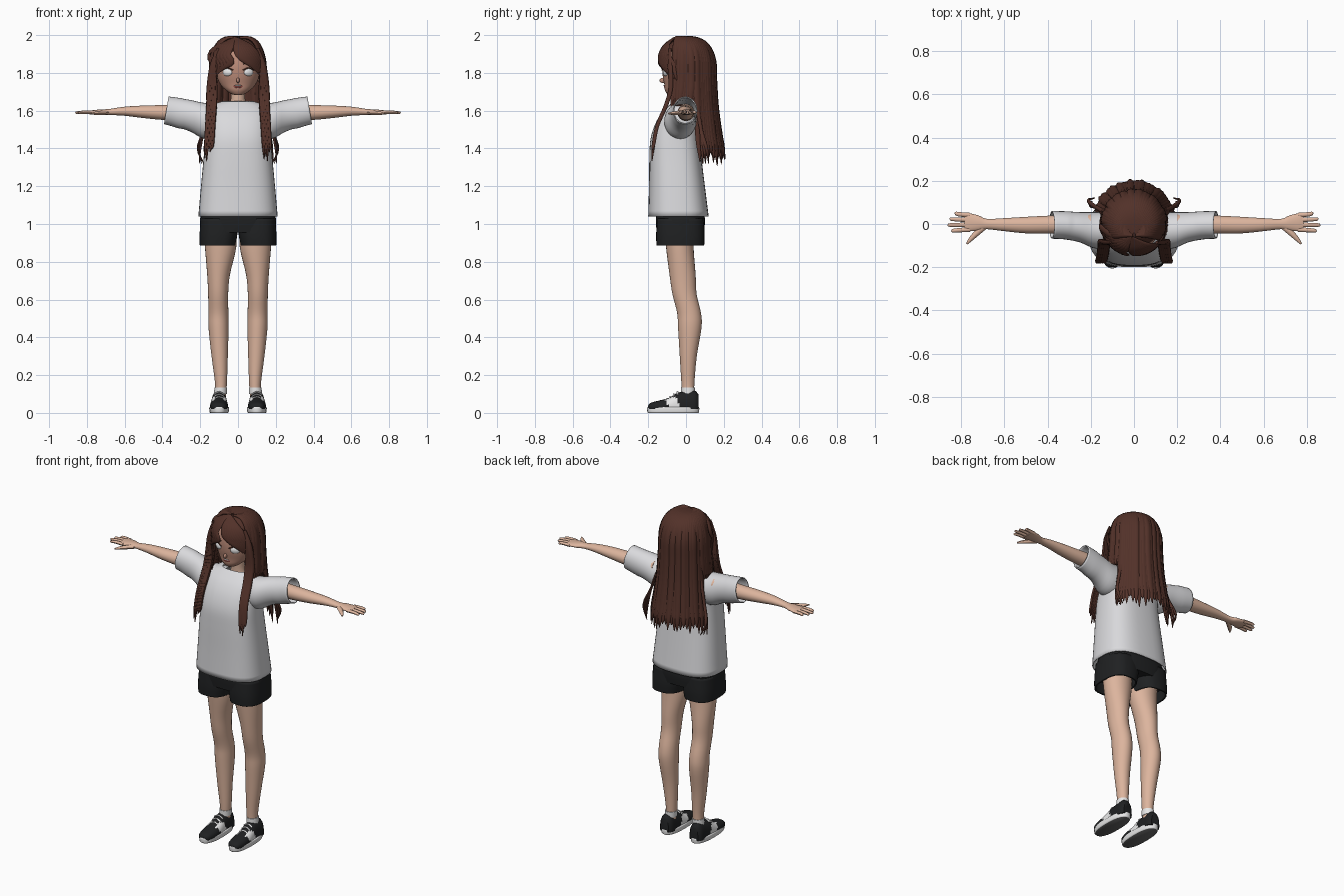
import bpy, bmesh, math, random
from mathutils import Vector, Matrix

random.seed(4)
if "Cube" in bpy.data.objects:
    bpy.data.objects.remove(bpy.data.objects["Cube"])


def material(name, rgb):
    m = bpy.data.materials.new(name)
    m.use_nodes = True
    m.diffuse_color = (*rgb, 1)
    m.node_tree.nodes["Principled BSDF"].inputs["Base Color"].default_value = (*rgb, 1)
    return m


SKIN = material("skin", (0.72, 0.46, 0.34))
FACE = material("face_skin", (0.5, 0.26, 0.19))
HAIR = material("brown_hair", (0.085, 0.031, 0.022))
SHIRT = material("light_grey_cloth", (0.7, 0.7, 0.72))
BLACK = material("black_cloth", (0.014, 0.015, 0.016))
WHITE = material("white", (0.8, 0.8, 0.8))
SOLE = material("grey_rubber", (0.12, 0.12, 0.12))
MOUTH = material("mouth_red", (0.3, 0.07, 0.06))


def smooth(pts, steps=4):
    """Catmull-Rom interpolation of tuples of any length."""
    out = []
    for i in range(len(pts) - 1):
        p0, p1, p2, p3 = (pts[max(0, min(len(pts) - 1, i + k))] for k in (-1, 0, 1, 2))
        for s in range(steps):
            t = s / steps
            out.append(tuple(0.5 * (2 * b + (c - a) * t + (2 * a - 5 * b + 4 * c - d) * t * t
                                    + (3 * b - a - 3 * c + d) * t ** 3)
                             for a, b, c, d in zip(p0, p1, p2, p3)))
    return out + [tuple(pts[-1])]


def skin_rings(bm, rings, caps=True):
    rows = [[bm.verts.new(p) for p in ring] for ring in rings]
    n = len(rows[0])
    for r, q in zip(rows, rows[1:]):
        for i in range(n):
            bm.faces.new((r[i], r[(i + 1) % n], q[(i + 1) % n], q[i]))
    if caps:
        bm.faces.new(rows[0])
        bm.faces.new(rows[-1])


def finish(bm, name, mats, mirror=False, thick=0, rule=None):
    bmesh.ops.recalc_face_normals(bm, faces=bm.faces)
    if rule:
        for f in bm.faces:
            f.material_index = rule(f.calc_center_median(), f.normal)
    me = bpy.data.meshes.new(name)
    bm.to_mesh(me)
    bm.free()
    for m in mats:
        me.materials.append(m)
    ob = bpy.data.objects.new(name, me)
    bpy.context.collection.objects.link(ob)
    bpy.ops.object.select_all(action="DESELECT")
    ob.select_set(True)
    bpy.context.view_layer.objects.active = ob
    bpy.ops.object.shade_smooth_by_angle(angle=math.radians(45))
    if thick:
        ob.modifiers.new("cloth", "SOLIDIFY").thickness = thick
    if mirror:
        ob.modifiers.new("mirror", "MIRROR")
    return ob


def loft(name, rings, axis, mats, e=2, sides=28, caps=True, mirror=False, thick=0, rule=None, warp=None):
    """Rings of (position, centre a, centre b, radius a, radius b) along an axis."""
    power = lambda v: math.copysign(abs(v) ** (2 / e), v)
    loops = []
    for t, a, b, ra, rb in smooth(rings):
        loop = []
        for k in range(sides):
            ang = math.tau * k / sides
            u, v = a + ra * power(math.cos(ang)), b + rb * power(math.sin(ang))
            p = Vector({"x": (t, u, v), "y": (u, t, v), "z": (u, v, t)}[axis])
            loop.append(warp(p) if warp else p)
        loops.append(loop)
    bm = bmesh.new()
    skin_rings(bm, loops, caps)
    return finish(bm, name, mats, mirror, thick, rule)


def tube(bm, path, out, sides=8, steps=4):
    """Flattened tapered strand through points of (x, y, z, half width, half thickness)."""
    pts = smooth(path, steps)
    pos = [Vector(p[:3]) for p in pts]
    loops = []
    for i, p in enumerate(pos):
        tan = (pos[min(i + 1, len(pos) - 1)] - pos[max(i - 1, 0)]).normalized()
        side = tan.cross(out(p)).normalized()
        nor = side.cross(tan)
        w, h = pts[i][3:]
        loops.append([p + side * w * math.cos(math.tau * k / sides) + nor * h * math.sin(math.tau * k / sides)
                      for k in range(sides)])
    skin_rings(bm, loops)


def blob(name, mat, pos, size, turn=0, mirror=False):
    bm = bmesh.new()
    m = Matrix.Translation(pos) @ Matrix.Rotation(turn, 4, "Z") @ Matrix.Diagonal((*size, 1))
    bmesh.ops.create_uvsphere(bm, u_segments=20, v_segments=12, radius=1, matrix=m)
    return finish(bm, name, [mat], mirror)


# Legs and arms
loft("legs", [(.08, .095, .012, .03, .032), (.15, .09, .01, .031, .034), (.3, .097, .012, .043, .045),
              (.45, .103, .02, .053, .062), (.53, .104, .016, .053, .063), (.63, .105, -.008, .053, .064),
              (.73, .103, -.018, .06, .069), (.88, .092, -.033, .083, .073), (1, .095, -.035, .085, .08)],
     "z", [SKIN], mirror=True)
loft("arms", [(.2, 0, 1.59, .045, .045), (.38, -.003, 1.59, .042, .04), (.5, -.005, 1.594, .038, .033),
              (.6, -.003, 1.597, .03, .024), (.68, 0, 1.593, .024, .016), (.72, .005, 1.592, .035, .015),
              (.765, .008, 1.591, .042, .012), (.785, .008, 1.59, .04, .009)], "x", [SKIN], mirror=True)
bm = bmesh.new()
up = lambda p: Vector((0, 0, 1))
for y, tip in ((.041, .83), (.019, .852), (-.004, .86), (-.026, .845)):
    tube(bm, [(.76, y, 1.591, .011, .01), (.81, y * 1.1, 1.592, .01, .009),
              (tip - .006, y * 1.2, 1.589, .008, .007), (tip, y * 1.2, 1.588, .003, .003)], up)
tube(bm, [(.69, -.008, 1.59, .016, .012), (.725, -.04, 1.588, .014, .012), (.755, -.07, 1.586, .01, .009),
          (.773, -.092, 1.585, .004, .004)], up)
finish(bm, "fingers", [SKIN], mirror=True)

# Shirt and sleeves
loft("shirt", [(1.04, 0, -.04, .21, .16), (1.2, 0, -.048, .196, .148), (1.35, 0, -.056, .182, .138),
               (1.45, 0, -.058, .174, .13), (1.53, 0, -.045, .168, .118), (1.59, 0, -.027, .16, .1),
               (1.63, 0, -.01, .135, .078), (1.65, 0, -.005, .083, .06)],
     "z", [SHIRT], e=2.7, sides=40, caps=False, thick=.006)
loft("sleeves", [(.06, -.025, 1.555, .075, .08), (.17, -.03, 1.545, .085, .095), (.25, -.015, 1.572, .07, .084),
                 (.32, -.006, 1.59, .065, .077), (.38, -.004, 1.602, .064, .073)],
     "x", [SHIRT], caps=False, mirror=True, thick=.006,
     warp=lambda p: p - Vector(((p.z - 1.6) * .17 if p.x > .3 else 0, 0, 0)))

# Shorts
loft("shorts_waist", [(.955, 0, -.03, .198, .125), (1.03, 0, -.03, .2, .13), (1.1, 0, -.035, .175, .115)],
     "z", [BLACK], e=2.7)
loft("shorts_legs", [(.885, .108, -.03, .094, .126), (.9, .107, -.03, .096, .127), (.95, .103, -.03, .1, .128),
                     (1.03, .1, -.03, .098, .122)], "z", [BLACK], e=2.7, caps=False, mirror=True, thick=.008)

# Shoes: sole with grey underside, upper with white side flash, laces, sock
loft("shoe_soles", [(0, .1, -.068, .047, .133), (.006, .1, -.068, .051, .137), (.028, .1, -.068, .052, .138),
                    (.032, .1, -.068, .046, .132)], "z", [WHITE, SOLE], e=2.4, mirror=True,
     rule=lambda c, n: 1 if n.z < -.8 else 0)
loft("shoe_uppers", [(-.2, .1, .03, .02, .01), (-.185, .1, .03, .036, .024), (-.14, .1, .03, .047, .036),
                     (-.09, .1, .03, .048, .05), (-.045, .1, .03, .045, .076), (0, .1, .03, .043, .085),
                     (.045, .1, .03, .042, .088), (.066, .1, .03, .028, .068)], "y", [BLACK, WHITE], e=2.3,
     mirror=True, warp=lambda p: Vector((p.x, p.y, max(p.z, .02))),
     rule=lambda c, n: 1 if abs(c.x - .1) > .027 and -.1 < c.y + (c.z - .05) * .5 < -.035 else 0)
bm = bmesh.new()
for y, z in ((-.085, .085), (-.065, .099), (-.045, .111)):
    tube(bm, [(.072, y, z - .014, .005, .004), (.1, y, z, .005, .004), (.128, y, z - .014, .005, .004)], up)
finish(bm, "laces", [WHITE], mirror=True)
loft("socks", [(.1, .093, .011, .034, .037), (.135, .091, .011, .034, .037)], "z", [WHITE], mirror=True)

# Neck, head and face
loft("neck", [(1.6, 0, .005, .06, .045), (1.64, 0, 0, .04, .038), (1.74, 0, -.005, .038, .04)], "z", [SKIN])
loft("head", [(1.682, 0, -.075, .014, .018), (1.69, 0, -.066, .038, .036), (1.71, 0, -.05, .066, .062),
              (1.74, 0, -.025, .094, .09), (1.79, 0, -.008, .115, .116), (1.85, 0, 0, .12, .124),
              (1.92, 0, 0, .1, .105), (1.96, 0, 0, .05, .06)], "z", [FACE], sides=36)
blob("nose", FACE, (0, -.122, 1.76), (.009, .018, .014))
blob("mouth", MOUTH, (0, -.105, 1.728), (.027, .012, .011))
blob("teeth", WHITE, (0, -.113, 1.733), (.018, .006, .003))
blob("eyes", WHITE, (.056, -.108, 1.803), (.027, .011, .02), .42, True)
blob("ears", FACE, (.116, .005, 1.78), (.012, .022, .032), 0, True)
bm = bmesh.new()
front = lambda p: Vector((p.x, -.1, 0))
for z, rise, h in ((1.818, .008, .003), (1.85, .007, .0025)):
    tube(bm, [(.026, -.127, z - .004, h, .003), (.055, -.118, z + rise, h, .003),
              (.086, -.095, z - .004, h, .003)], front, 6)
finish(bm, "lashes_and_brows", [HAIR], mirror=True)

# Hair: scalp cap, long back strands, swept fringe, front locks
bm = bmesh.new()
bmesh.ops.create_uvsphere(bm, u_segments=32, v_segments=20, radius=1,
                          matrix=Matrix.Translation((0, .01, 1.85)) @ Matrix.Diagonal((.137, .137, .142, 1)))
bare = [f for f in bm.faces if (c := f.calc_center_median()).z < 1.76 or (c.y < -.04 and c.z < 1.915)]
bmesh.ops.delete(bm, geom=bare, context="FACES")
finish(bm, "hair_cap", [HAIR], thick=.004)

outward = lambda p: Vector((p.x, p.y - .01, max(0, p.z - 1.86) * 1.3 + .001))
bm = bmesh.new()
COUNT = 45
for i in range(COUNT):
    deg = -120 + 240 * i / (COUNT - 1)
    a = math.radians(deg)
    j = random.uniform(-.004, .004)
    long = abs(deg) < 76
    prof = [(.008, 1.985, -.05, .006), (.065, 1.984, -.018, .014), (.112, 1.948, .002, .018),
            (.138 + j, 1.87, .01, .02), (.144 + j, 1.76, .01, .02)]
    if long:
        end = 1.345 + random.uniform(-.04, .03)
        prof += [(.153 + j, 1.62, .01, .021), (.172 + j, 1.48, .01, .02), (.184 + j, 1.41, .01, .016),
                 (.192 + j * 2, end, .01, .002)]
    else:
        prof += [(.148 + j, 1.69, .005, .018), (.15, 1.625, 0, .008)]
    tube(bm, [(r * math.sin(a), cy + r * math.cos(a), z, w, min(w, .009)) for r, z, cy, w in prof], outward)
finish(bm, "back_hair", [HAIR])


def brow_y(x, z):
    return .005 - .15 * math.sqrt(max(.02, 1 - (x / .15) ** 2 - (max(0, z - 1.86) / .14) ** 2))


bm = bmesh.new()
for s, count in ((1, 9), (-1, 7)):
    for i in range(count):
        u = i / (count - 1)
        xz = [(-.01, 1.985), (-.022 + s * (.012 + .07 * u), 1.945), (-.025 + s * (.03 + .1 * u), 1.895),
              (s * (.045 + .085 * u) + .01 * (1 - u), 1.855 - .02 * u), (s * (.085 + .055 * u), 1.82 - .06 * u)]
        tube(bm, [(x, brow_y(x, z), z, w, min(w, .007))
                  for (x, z), w in zip(xz, (.006, .016, .019, .016, .003))], outward)
finish(bm, "fringe", [HAIR])

bm = bmesh.new()
for s in (1, -1):
    for i in range(5):
        d = (i - 2) * .009
        tip = 1.34 + random.uniform(-.01, .06)
        tube(bm, [(s * .105, -.085, 1.93, .008, .006), (s * (.133 + d * .3), -.085, 1.84, .015, .008),
                  (s * (.138 + d), -.082, 1.72, .014, .009), (s * (.14 + d), -.105, 1.63, .012, .01),
                  (s * (.147 + d), -.152, 1.52, .011, .009), (s * (.153 + d), -.172, 1.42, .01, .008),
                  (s * (.157 + d), -.18, tip, .002, .002)], front)
    # Loose wisps flicking out behind the shoulders
    for i in range(3):
        tube(bm, [(s * .145, .06, 1.62, .01, .007), (s * .18, .08, 1.5, .01, .007),
                  (s * (.2 + .006 * i), .085 + .012 * i, 1.4, .009, .006),
                  (s * (.205 - .012 * i), .09 + .015 * i, 1.32, .002, .002)], outward)
finish(bm, "side_locks", [HAIR])
